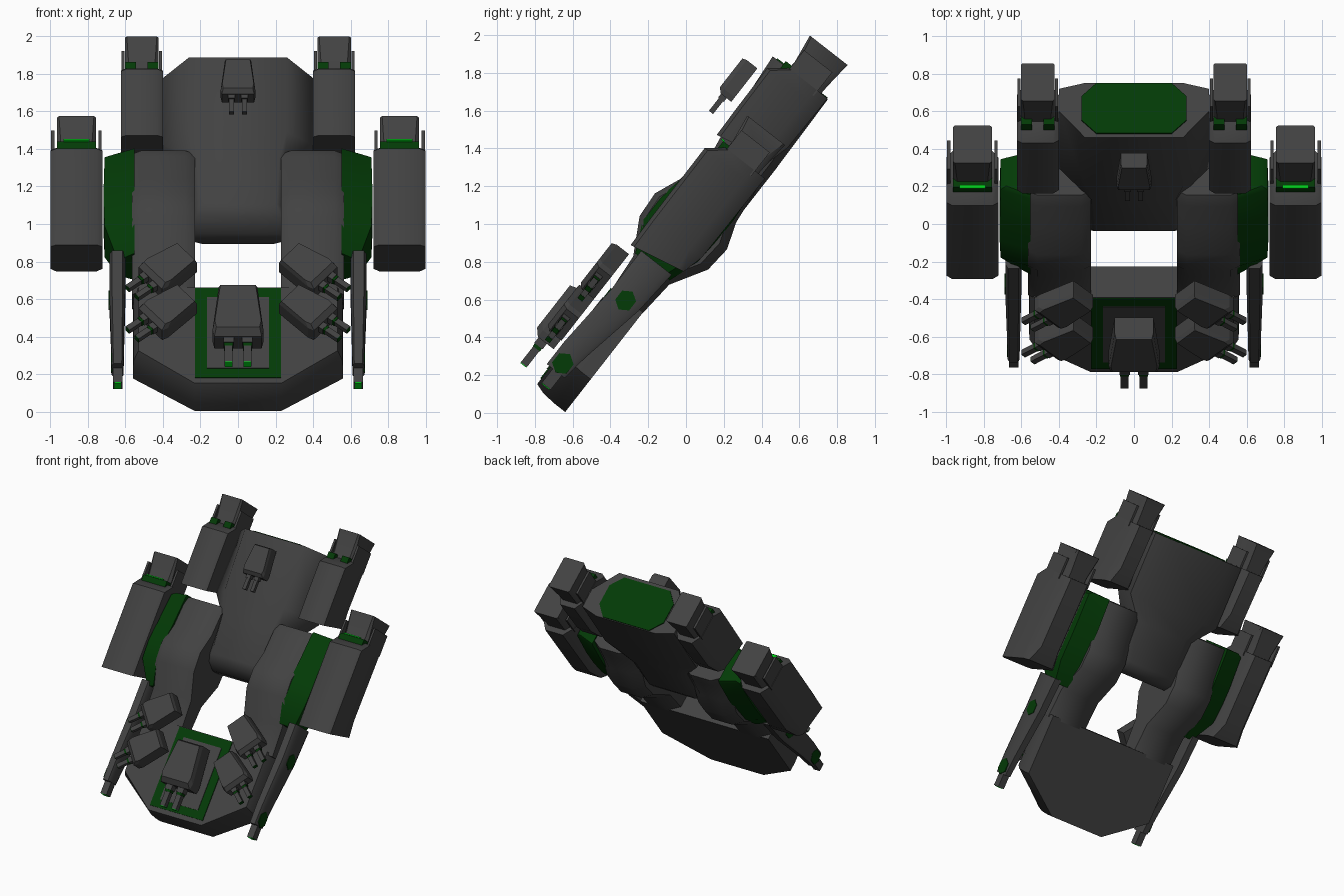
import bpy, bmesh, math
from mathutils import Vector

if "Cube" in bpy.data.objects:
    bpy.data.objects.remove(bpy.data.objects["Cube"])

# Ship frame: x across, u along the hull (nose to tail), n out of the deck; pitched 52 degrees
A = math.radians(52)
C, S = math.cos(A), math.sin(A)

def W(x, u, n):
    return Vector((x, C * u - S * n, S * u + C * n))

def mat(name, col):
    m = bpy.data.materials.new(name)
    m.diffuse_color = (*col, 1)
    m.use_nodes = True
    m.node_tree.nodes["Principled BSDF"].inputs["Base Color"].default_value = m.diffuse_color
    return m

GREY = mat("hull_grey", (0.054, 0.054, 0.054))
GREEN = mat("dark_green", (0.001, 0.043, 0.002))
GLOW = mat("bright_green", (0.0, 0.75, 0.01))

def loft(name, rings, m=GREY, smooth=35):
    """Skin rings of (x, u, n) points and cap both ends."""
    bm = bmesh.new()
    vs = [[bm.verts.new(W(*p)) for p in r] for r in rings]
    k = len(rings[0])
    for a, b in zip(vs, vs[1:]):
        for i in range(k):
            j = (i + 1) % k
            bm.faces.new((a[i], a[j], b[j], b[i]))
    bm.faces.new(vs[0][::-1])
    bm.faces.new(vs[-1])
    bmesh.ops.recalc_face_normals(bm, faces=bm.faces)
    me = bpy.data.meshes.new(name)
    bm.to_mesh(me)
    bm.free()
    me.materials.append(m)
    ob = bpy.data.objects.new(name, me)
    bpy.context.collection.objects.link(ob)
    if smooth:
        bpy.context.view_layer.objects.active = ob
        for o in bpy.context.selected_objects:
            o.select_set(False)
        ob.select_set(True)
        bpy.ops.object.shade_smooth_by_angle(angle=math.radians(smooth))
    return ob

def octo(u, x0, x1, n0, n1, cb=(0, 0), ct=(0, 0)):
    """Chamfered section: cb / ct are the (x, n) chamfers at bottom and top."""
    (bx, bn), (tx, tn) = cb, ct
    return [(x0 + bx, u, n0), (x1 - bx, u, n0), (x1, u, n0 + bn), (x1, u, n1 - tn),
            (x1 - tx, u, n1), (x0 + tx, u, n1), (x0, u, n1 - tn), (x0, u, n0 + bn)]

def rect(u, x0, x1, n0, n1):
    return [(x0, u, n0), (x1, u, n0), (x1, u, n1), (x0, u, n1)]

def box(name, x0, x1, u0, u1, n0, n1, m=GREY):
    return loft(name, [rect(u0, x0, x1, n0, n1), rect(u1, x0, x1, n0, n1)], m, 0)

def flip(rings, s):
    return [[(x * s, u, n) for x, u, n in r] for r in rings]

# Nose plate
def nose(n, i, f):
    return [(-.23, -.39 + f, n), (.23, -.39 + f, n), (.56 - i, -.17 + f, n),
            (.56 - i, .28, n), (-.56 + i, .28, n), (-.56 + i, -.17 + f, n)]
loft("nose_hull", [nose(.507, 0, 0), nose(.575, 0, 0), nose(.655, .005, .006),
                   nose(.715, .03, .025)], smooth=50)
box("deck_frame", -.23, .23, -.33, .275, .714, .721, GREEN)
box("deck_inset", -.165, .165, -.27, .21, .718, .725)

# Rear central body with octagonal wide section
B = (.14, .04)
loft("rear_body", [
    octo(.75, -.235, .235, .49, .58, (.05, .02), (.02, .01)),
    octo(.795, -.235, .235, .435, .67, (.05, .02), (.02, .01)),
    octo(.85, -.235, .235, .42, .71, (.05, .03), (.03, .02)),
    octo(1.14, -.25, .25, .42, .735, (.08, .04), (.03, .04)),
    octo(1.30, -.40, .40, .42, .76, B, (.14, .12)),
    octo(1.77, -.40, .40, .43, .80, B, (.14, .18))], smooth=48)
loft("rear_panel", [octo(u, -.28, .28, .435, .775, (.08, .09), (.08, .09))
                    for u in (1.765, 1.777)], GREEN, 0)

# Twin-barrel turret: heading ang turns the barrels outward
def turret(name, x, u, n, sc=1.0, ang=0.0, tip=GREY):
    ca, sa = math.cos(ang), math.sin(ang)
    def P(lx, f, h):     # f = distance forward of the rear edge
        return (x + sc * (lx * ca + f * sa), u + sc * (lx * sa - f * ca), n + sc * h)
    def R(pts):
        return [P(*p) for p in pts]
    def slab(h, wr, wf, r, f):
        return R([(-wr, r, h), (wr, r, h), (wf, f - .03, h), (wf * .93, f, h),
                  (-wf * .93, f, h), (-wf, f - .03, h)])
    loft(name + "_body", [slab(0, .07, .092, 0, .225), slab(.072, .07, .092, 0, .225),
                          slab(.095, .064, .084, .008, .20)], smooth=0)
    for s in (-1, 1):
        def bar(f, r, dn=0.0):
            c = s * .034
            return R([(c - r, f, .05 - r + dn), (c + r, f, .05 - r + dn),
                      (c + r, f, .05 + r), (c - r, f, .05 + r)])
        loft(name + "_barrel", [bar(.2, .014), bar(.335, .014)], smooth=0)
        loft(name + "_collar", [bar(.2, .019), bar(.25, .019)], smooth=0)
        if tip != GREY:
            loft(name + "_breech", [bar(.25, .016), bar(.262, .016)], GREEN, 0)
            loft(name + "_muzzle", [bar(.333, .0135), bar(.338, .0135)], tip, 0)

turret("rear_turret", 0, 1.67, .825)
turret("nose_turret", 0, .165, .76, 1.47, 0, GLOW)

# Paired parts
for s, side in ((-1, "left"), (1, "right")):
    for u in (.415, .135):
        turret(side + "_deck_turret", s * .27, u, .755, 1.14, s * math.radians(50), GREEN)

    # Swelling arm joining nose to rear, with green outer flank
    prof = [(.26, .507, .712), (.48, .488, .73), (.67, .375, .835), (.815, .362, .845),
            (.96, .412, .785), (1.13, .43, .765), (1.19, .44, .735)]
    loft(side + "_arm", flip([octo(u, .23, .565, a, b, (.08, .05), (.05, .03))
                              for u, a, b in prof], s), smooth=40)
    flank = [(.50, .50, .72, .64), (.67, .44, .80, .71), (.815, .43, .80, .715),
             (.96, .43, .77, .715), (1.18, .445, .74, .71), (1.20, .45, .73, .68)]
    loft(side + "_flank_panel", flip(
        [[(.55, u, a), (xo, u, a + .04), (xo, u, b - .05), (.55, u, b + .012)]
         for u, a, b, xo in flank], s), GREEN)

    # Engine pods: outer (wide, forward) and inner (narrow, aft)
    for tag, xc, hw, nw, u0, d in (("outer", .86, .138, .103, .52, 0),
                                   ("inner", .512, .112, .09, 1.26, .538)):
        cb, ct = (hw * .45, .08), (.03, .02)
        front = [(x, u0 + (.778 - n) * .2, n) for x, _, n in
                 octo(0, xc - hw, xc + hw, .47, .778, (.03, .03), ct)]
        loft(f"{side}_{tag}_pod", flip([
            front, octo(u0 + .18, xc - hw, xc + hw, .44, .782, cb, ct),
            octo(1.165 + d, xc - hw, xc + hw, .435, .785, cb, ct),
            octo(1.235 + d, xc - hw, xc + hw, .435, .70, cb, ct)], s), smooth=40)
        loft(f"{side}_{tag}_nozzle", flip([
            octo(1.15 + d, xc - nw, xc + nw, .48, .70, (nw * .3, .04), (.02, .02)),
            octo(1.28 + d, xc - nw, xc + nw, .475, .69, (nw * .3, .04), (.02, .02)),
            octo(1.44 + d, xc - nw, xc + nw, .46, .713, (.01, .01), (.01, .01))], s), smooth=40)
        for e in (-1, 1):    # thin side fins on the nozzle
            xs = xc + e * (hw - .012)
            box(f"{side}_{tag}_fin", s * xs - .008, s * xs + .008, 1.2 + d, 1.36 + d, .50, .69)
        # vent behind the pod step
        if tag == "outer":
            vents = [(xc - nw, xc + nw)]
            box(f"{side}_vent_glow", s * xc - .07, s * xc + .07,
                1.254, 1.262, .722, .743, GLOW)
        else:
            vents = [(xc - nw, xc - .03), (xc + .03, xc + nw)]
        for a, b in vents:
            box(f"{side}_{tag}_vent", *sorted((s * a, s * b)), 1.19 + d, 1.255 + d, .66, .73, GREEN)

    # Side cannon with hexagonal green badges
    loft(side + "_cannon", flip([
        octo(.53, .60, .685, .51, .715, (.015, .03), (.015, .03)),
        octo(.27, .60, .685, .53, .715, (.015, .03), (.015, .03)),
        octo(-.10, .607, .675, .60, .74, (.01, .02), (.01, .02)),
        octo(-.25, .609, .672, .62, .74, (.01, .02), (.01, .02))], s))
    box(side + "_cannon_barrel", s * .64 - .026, s * .64 + .026, -.345, -.24, .64, .70)
    box(side + "_cannon_muzzle", s * .64 - .018, s * .64 + .018, -.349, -.344, .646, .698, GLOW)
    for u, n, r, xo in ((.272, .618, .06, .684), (-.195, .675, .062, .672)):
        hexa = [(u + r * math.cos(k * math.pi / 3), n + r * .9 * math.sin(k * math.pi / 3)) for k in range(6)]
        loft(side + "_cannon_badge", flip([[(x, a, b) for a, b in hexa]
                                           for x in (xo - .004, xo + .005)], s), GREEN, 0)
